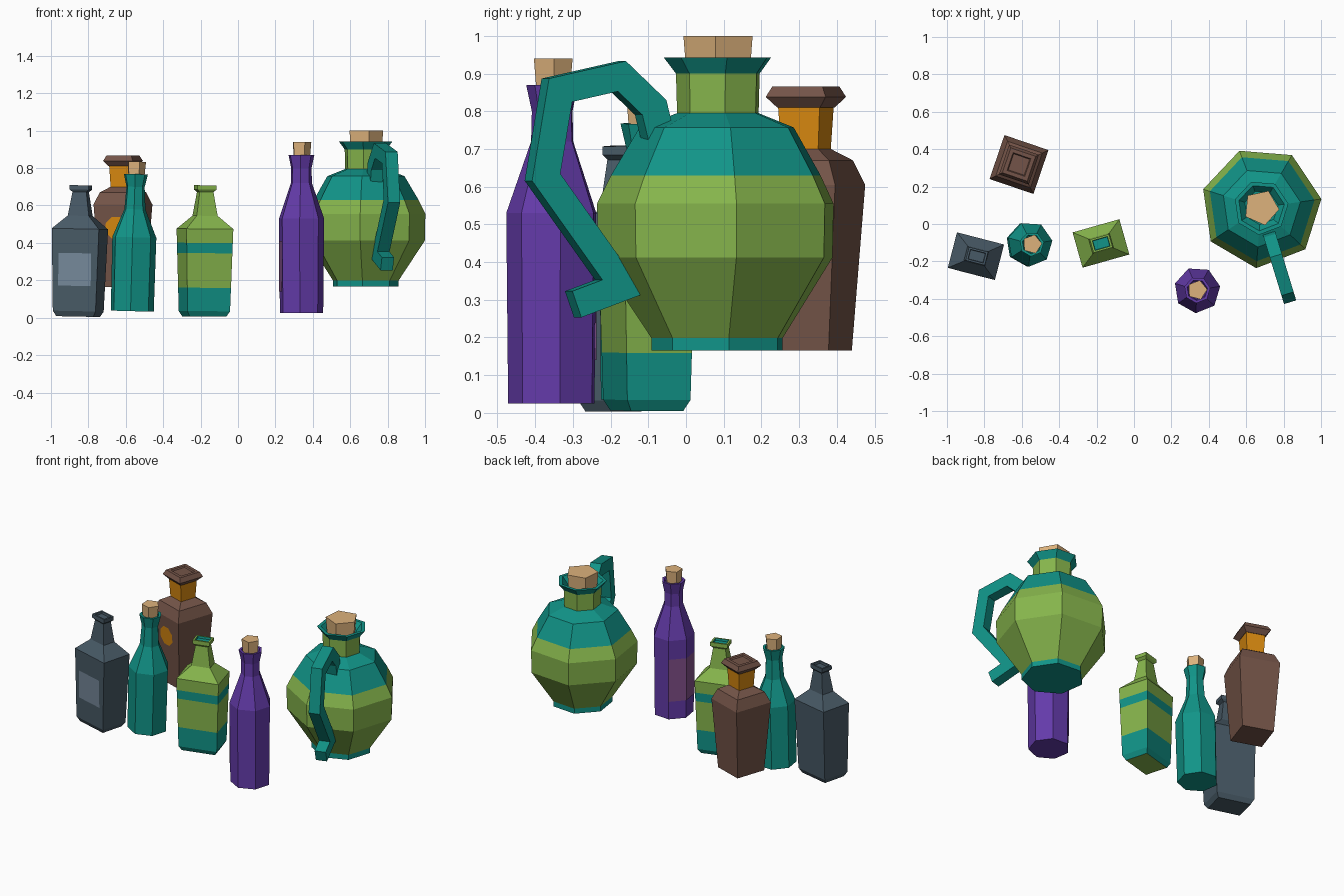
import bpy, math
from mathutils import Matrix, Vector

if "Cube" in bpy.data.objects:
    bpy.data.objects.remove(bpy.data.objects["Cube"])


def material(name, hexcol):
    m = bpy.data.materials.new(name)
    rgb = [int(hexcol[i:i + 2], 16) / 255 for i in (0, 2, 4)]
    m.diffuse_color = [((c + .055) / 1.055) ** 2.4 if c > .04 else c / 12.92 for c in rgb] + [1]
    m.use_nodes = True
    m.node_tree.nodes["Principled BSDF"].inputs["Base Color"].default_value = m.diffuse_color
    return m


M = {n: material(n, h) for n, h in dict(
    teal="119488", green="86B54C", purple="643BAA", brown="745448", orange="D98A10",
    slate="485A66", slate_label="76899A", plum="82508A", cork="DDB27C").items()}


def frame(x, y, turn=0, lean=0):
    return (Matrix.Translation((x, y, 0)) @ Matrix.Rotation(math.radians(lean), 4, 'Y')
            @ Matrix.Rotation(math.radians(turn), 4, 'Z'))


def build(name, verts, faces, mats, ids, mw):
    me = bpy.data.meshes.new(name)
    me.from_pydata([mw @ Vector(v) for v in verts], [], faces)
    names = list(dict.fromkeys(mats))
    for n in names:
        me.materials.append(M[n])
    for p, i in zip(me.polygons, ids):
        p.material_index = names.index(mats[i])
    ob = bpy.data.objects.new(name, me)
    bpy.context.collection.objects.link(ob)
    return ob


def loft(name, section, rings, mats, mw):
    """Stack scaled copies of a section; rings are (z, sx, sy), mats one per band."""
    n = len(section)
    verts = [(x * sx, y * sy, z) for z, sx, sy in rings for x, y in section]
    faces, ids = [tuple(range(n))[::-1]], [0]
    for k in range(len(rings) - 1):
        for i in range(n):
            j = (i + 1) % n
            faces.append((k * n + i, k * n + j, (k + 1) * n + j, (k + 1) * n + i))
            ids.append(k)
    faces.append(tuple(range(len(verts) - n, len(verts))))
    ids.append(len(mats) - 1)
    return build(name, verts, faces, mats, ids, mw)


def ngon(n, phase):
    a = [math.radians(phase + 360 * i / n) for i in range(n)]
    return [(math.cos(t), math.sin(t)) for t in a]


def turned(name, n, phase, prof, mats, mw):
    return loft(name, ngon(n, phase), [(z, r, r) for z, r in prof], mats, mw)


def patch(name, pts, front, mat, mw):
    """Flat label on a front face; front(z) gives the half depth of the body."""
    return build(name, [(x, -front(z) - .003, z) for x, z in pts],
                 [tuple(range(len(pts)))], [mat], [0], mw)


RECT = [(-1, -1), (1, -1), (1, 1), (-1, 1)]


def flask_depth(z):
    return .087 + .011 * (z - .035) / .44


# Two rectangular flasks sharing one profile
def flask(name, mw, stripe, base):
    side = [(z, .118 + .012 * (z - .035) / .44, flask_depth(z)) for z in (.035, .16, .345, .40, .475)]
    rings = [(.006, .102, .072)] + side + [(.545, .058, .042), (.672, .038, .028), (.685, .053, .037),
                                          (.708, .053, .037), (.708, .042, .027), (.695, .040, .025)]
    mats = [stripe, stripe, base, stripe, base, base, base, base, base, base, stripe]
    ob = loft(name, RECT, rings, mats, mw)
    ob.data.polygons[0].material_index = list(dict.fromkeys(mats)).index(base)


slate = frame(-.855, -.172, -14.5, 1.2)
flask("slate_flask", slate, "slate", "slate")
patch("slate_flask_label", [(-.09, .17), (.09, .17), (.09, .345), (-.09, .345)],
      flask_depth, "slate_label", slate)
flask("striped_flask", frame(-.18, -.104, 15.8, .4), "teal", "green")

# Square brown decanter with orange neck and badge
brown = frame(-.615, .318, -18.8)
sq = [(.165, .096), (.605, .124), (.67, .098), (.70, .052), (.81, .058)]
loft("brown_decanter", RECT, [(z, r, r) for z, r in sq],
     ["brown", "brown", "brown", "orange"], brown)
cap = [(.81, .060), (.838, .084), (.866, .070), (.866, .050), (.858, .045)]
loft("brown_decanter_cap", RECT, [(z, r, r) for z, r in cap], ["brown"] * 4, brown)
patch("brown_decanter_badge", [(.062 * x, .48 + .062 * z) for x, z in ngon(8, 22.5)],
      lambda z: .096 + .028 * (z - .165) / .44, "orange", brown)

# Teal bottle
teal = frame(-.568, -.108, 0, 1.6)
turned("teal_bottle", 7, 112, [(.035, .118), (.43, .121), (.58, .058), (.70, .050), (.768, .066),
       (.768, .052), (.75, .046)], ["teal"] * 6, teal)
turned("teal_bottle_cork", 5, 75, [(.745, .046), (.835, .053)], ["cork"], teal)

# Purple bottle with a label wrapped over two rear faces
purple = frame(.338, -.353)
turned("purple_bottle", 7, 112, [(.025, .119), (.53, .124), (.72, .058), (.80, .056), (.87, .071),
       (.87, .056), (.85, .050)], ["purple"] * 6, purple)
turned("purple_bottle_cork", 5, 75, [(.845, .046), (.94, .054)], ["cork"], purple)
wrap = [ngon(7, 112)[i] for i in range(3)]
build("purple_bottle_label", [(x * .125, y * .125, z) for z in (.14, .41) for x, y in wrap],
      [(0, 1, 4, 3), (1, 2, 5, 4)], ["plum"], [0, 0], purple)

# Round jug
jug = frame(.68, .088)
turned("jug_body", 7, 111,
       [(.166, .18), (.198, .18), (.412, .322), (.555, .325), (.63, .288), (.757, .212), (.795, .112),
        (.90, .115), (.942, .147), (.942, .125), (.90, .092)],
       ["teal", "green", "green", "green", "teal", "teal", "green", "teal", "teal", "teal"], jug)
turned("jug_cork", 5, 66, [(.89, .088), (1.0, .097)], ["cork"], jug)

# Jug handle: square bar mitred along a planar path (distance from jug axis, z)
path = [Vector(p) for p in [(.17, .73), (.19, .81), (.28, .893), (.45, .856), (.49, .625),
                            (.275, .335), (.405, .288)]]
half_w, half_t = .034, .037
verts = []
for i, p in enumerate(path):
    a = (p - path[i - 1]).normalized() if i else (path[1] - p).normalized()
    b = (path[i + 1] - p).normalized() if i < len(path) - 1 else a
    na, nb = Vector((-a.y, a.x)), Vector((-b.y, b.x))
    m = (na + nb).normalized()
    m *= half_t / max(m.dot(na), .6)
    for s, w in ((-1, -1), (-1, 1), (1, 1), (1, -1)):
        q = p + m * s
        verts.append((q.x, w * half_w, q.y))
faces = [(0, 1, 2, 3), tuple(range(len(verts) - 4, len(verts)))[::-1]]
for k in range(len(path) - 1):
    for i in range(4):
        j = (i + 1) % 4
        faces.append((4 * k + j, 4 * k + i, 4 * k + 4 + i, 4 * k + 4 + j))
build("jug_handle", verts, faces, ["teal"], [0] * len(faces), frame(.68, .088, -73))
